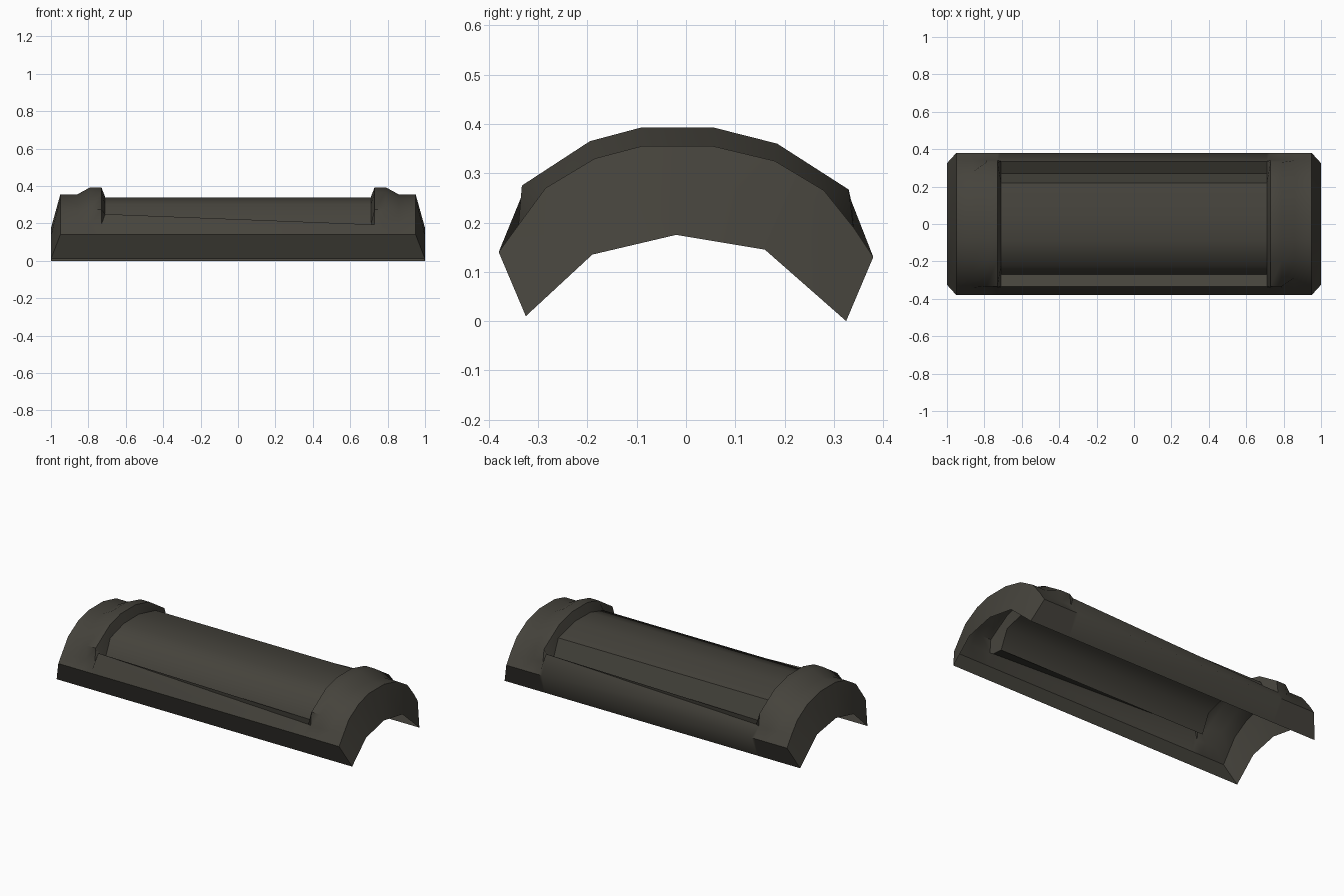
import bpy, bmesh, math

if "Cube" in bpy.data.objects:
    bpy.data.objects.remove(bpy.data.objects["Cube"])

olive = bpy.data.materials.new("dark olive grey")
olive.diffuse_color = (0.06, 0.056, 0.045, 1)
olive.use_nodes = True
olive.node_tree.nodes["Principled BSDF"].inputs["Base Color"].default_value = olive.diffuse_color

# Cross-sections as (y, z), all 12 points from front edge to back edge
BODY = [(-.325, .01), (-.38, .14), (-.34, .195), (-.285, .27), (-.185, .33), (-.09, .355),
        (.055, .355), (.18, .325), (.28, .265), (.34, .19), (.38, .13), (.325, 0)]
RIB = [(-.325, .01), (-.38, .14), (-.34, .195), (-.333, .275), (-.195, .365), (-.09, .393),
       (.055, .393), (.185, .36), (.33, .267), (.34, .19), (.38, .13), (.325, 0)]
ARCH = [(-.325, .01), (-.19, .135), (-.02, .175), (.16, .145), (.325, 0)]


def middle(x):
    """Recessed middle: raised centre plate with a groove and slanted lip each side."""
    t = (x + .71) / 1.42
    front, back = .25 - .055 * t, .195 + .05 * t
    return [(-.325, .01), (-.38, .14), (-.335, front), (-.27, .19), (-.22, .30), (-.09, .338),
            (.055, .34), (.22, .30), (.27, .185), (.335, back), (.38, .13), (.325, 0)]


def add_section(bm, x, pts):
    return [bm.verts.new((x, y, z)) for y, z in pts]


# One sheet lofted along x
bm = bmesh.new()
layout = [(-.95, BODY), (-.86, BODY), (-.79, RIB), (-.73, RIB), (-.71, middle(-.71)),
          (.71, middle(.71)), (.73, RIB), (.79, RIB), (.86, BODY), (.95, BODY)]
rings = [add_section(bm, x, p) for x, p in layout]
for a, b in zip(rings, rings[1:]):
    for i in range(len(a) - 1):
        bm.faces.new((a[i], b[i], b[i + 1], a[i + 1]))

# Sloping end walls down to the open inner arch
MATCH = [0, 0, 1, 1, 1, 2, 2, 3, 3, 3, 4, 4]
for ring, x in ((rings[0], -1), (rings[-1], 1)):
    arch = add_section(bm, x, ARCH)
    for i in range(11):
        p, q = arch[MATCH[i]], arch[MATCH[i + 1]]
        loop = [ring[i], ring[i + 1], q] + ([p] if p != q else [])
        bm.faces.new(loop if x > 0 else loop[::-1])
bmesh.ops.recalc_face_normals(bm, faces=bm.faces)
top = max(bm.faces, key=lambda f: f.calc_center_median().z)
if top.normal.z < 0:
    bmesh.ops.reverse_faces(bm, faces=bm.faces)

mesh = bpy.data.meshes.new("curved_cover")
bm.to_mesh(mesh)
bm.free()
mesh.materials.append(olive)
cover = bpy.data.objects.new("curved_cover", mesh)
bpy.context.collection.objects.link(cover)
bpy.context.view_layer.objects.active = cover
cover.select_set(True)
bpy.ops.object.shade_smooth_by_angle(angle=math.radians(50))
